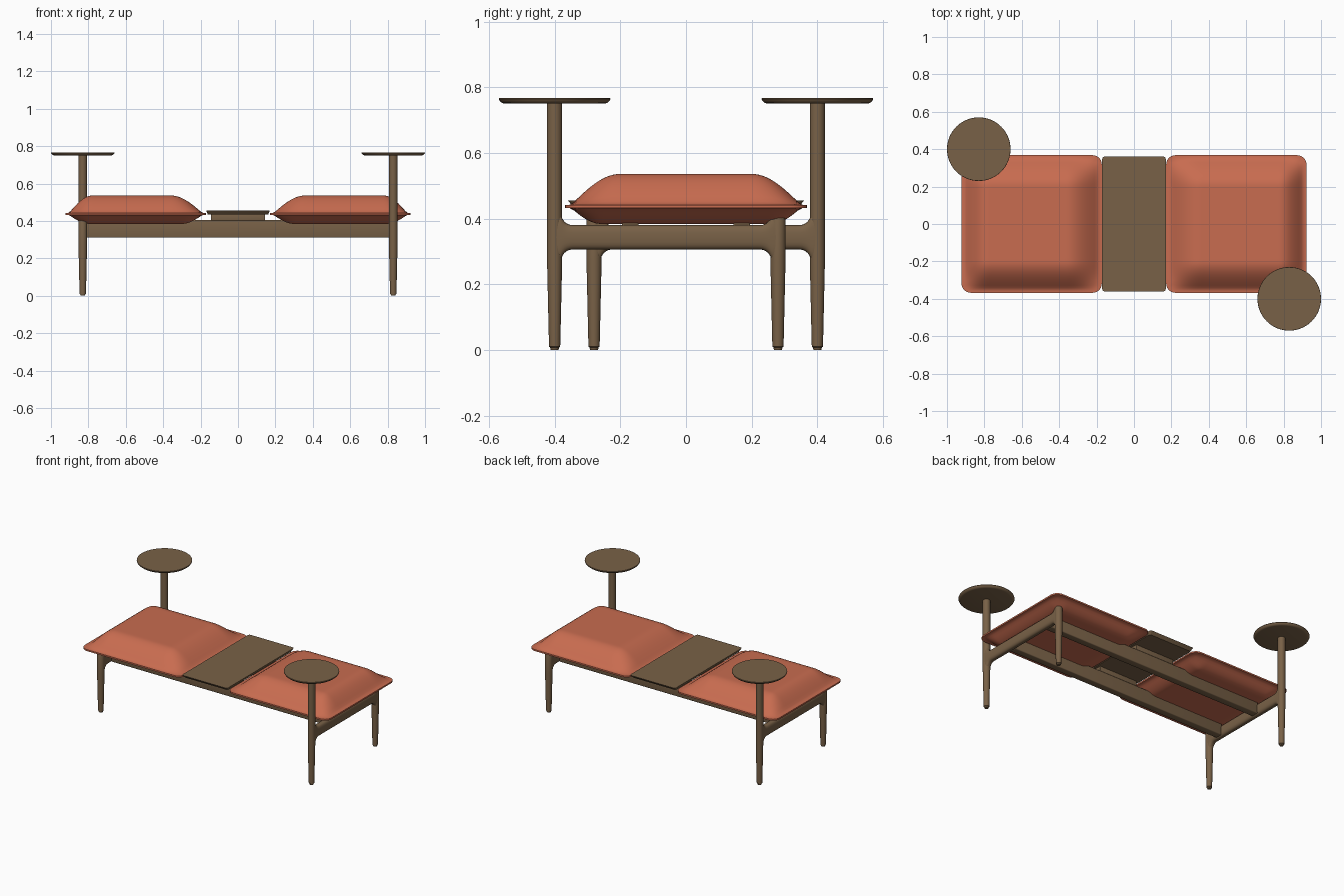
import bpy, bmesh, math

cube = bpy.data.objects.get("Cube")
if cube:
    bpy.data.objects.remove(cube, do_unlink=True)


def material(name, rgb):
    m = bpy.data.materials.new(name)
    m.use_nodes = True
    m.diffuse_color = (*rgb, 1)
    m.node_tree.nodes["Principled BSDF"].inputs["Base Color"].default_value = (*rgb, 1)
    return m


WOOD = material("brown wood", (0.19, 0.12, 0.063))
FABRIC = material("terracotta fabric", (0.58, 0.15, 0.08))


def finish(name, bm, mat, angle=40):
    bmesh.ops.recalc_face_normals(bm, faces=bm.faces)
    mesh = bpy.data.meshes.new(name)
    bm.to_mesh(mesh)
    bm.free()
    mesh.materials.append(mat)
    ob = bpy.data.objects.new(name, mesh)
    bpy.context.collection.objects.link(ob)
    bpy.ops.object.select_all(action="DESELECT")
    ob.select_set(True)
    bpy.context.view_layer.objects.active = ob
    bpy.ops.object.shade_smooth_by_angle(angle=math.radians(angle))
    return ob


def loft(name, rings, mat):
    """Skin a list of equal rings of points and cap both ends."""
    bm = bmesh.new()
    loops = [[bm.verts.new(p) for p in ring] for ring in rings]
    n = len(loops[0])
    for a, b in zip(loops, loops[1:]):
        for i in range(n):
            j = (i + 1) % n
            bm.faces.new((a[i], a[j], b[j], b[i]))
    bm.faces.new(loops[0])
    bm.faces.new(loops[-1])
    return finish(name, bm, mat)


def lathe(name, profile, x, y, mat, n=32):
    turn = [2 * math.pi * i / n for i in range(n)]
    return loft(name, [[(x + r * math.cos(t), y + r * math.sin(t), z) for t in turn]
                       for r, z in profile], mat)


def box(name, size, centre, mat, bevel, taper=1.0):
    """Bevelled box; its underside is scaled by taper."""
    bm = bmesh.new()
    bmesh.ops.create_cube(bm, size=1)
    for v in bm.verts:
        k = taper if v.co.z < 0 else 1
        v.co = [c + p * s * f for c, p, s, f in zip(centre, v.co, size, (k, k, 1))]
    upright = [e for e in bm.edges if abs(e.verts[0].co.z - e.verts[1].co.z) > 0.001]
    edges = upright if taper < 1 else list(bm.edges)
    bmesh.ops.bevel(bm, geom=edges, offset=bevel, segments=3, profile=0.5, affect="EDGES")
    return finish(name, bm, mat)


def cross_beam(name, s):
    """Oval beam from tall post to short leg, flaring where it meets them."""
    y0, y1, flare, steps = -0.40, 0.28, 0.035, 60
    rings = []
    for i in range(steps + 1):
        # steps crowd towards both ends, where the flare is
        y = y0 + (y1 - y0) * (0.5 - 0.5 * math.cos(math.pi * i / steps))
        gap = min(flare, max(0, min(y - y0, y1 - y) - 0.02))
        half = 0.037 + flare - math.sqrt(flare ** 2 - (flare - gap) ** 2)
        ring = []
        for k in range(24):
            c, q = math.cos(math.pi * k / 12), math.sin(math.pi * k / 12)
            ring.append((s * (0.83 + 0.022 * math.copysign(abs(c) ** 0.7, c)), s * y,
                         0.343 + half * math.copysign(abs(q) ** 0.7, q)))
        rings.append(ring)
    return loft(name, rings, WOOD)


def cushion(name, s):
    """Pillow made of two puffed sheets joined along a thin seam."""
    hx, hy, corner, cx = 0.375, 0.368, 0.05, 0.547

    def ease(d, width):
        return math.sin(math.pi / 2 * min(1, max(0, (d - 0.018) / width)))

    bm = bmesh.new()
    for up in (1, -1):
        grid = bmesh.ops.create_grid(bm, x_segments=56, y_segments=56, size=1)
        for v in grid["verts"]:
            x, y = v.co.x * hx, v.co.y * hy
            if up > 0:
                puff = 0.094 * ease(hx - x, 0.125) * ease(hx + x, 0.17) * ease(hy - abs(y), 0.15)
            else:
                puff = 0.048 * ease(hx - abs(x), 0.11) * ease(hy - abs(y), 0.09)
            # pull the outline into rounded corners
            a, b = abs(x) - hx + corner, abs(y) - hy + corner
            if a > 0 and b > 0:
                k = max(a, b) / math.hypot(a, b)
                x = math.copysign(hx - corner + a * k, x)
                y = math.copysign(hy - corner + b * k, y)
            v.co = (s * (cx + x), s * y, 0.437 + up * (0.005 + puff))
    rim = [e for e in bm.edges if e.is_boundary]
    bmesh.ops.bridge_loops(bm, edges=rim)
    return finish(name, bm, FABRIC, 50)


# Turned profiles as radius and height
foot = [(0.012, 0), (0.014, 0.008), (0.017, 0.01), (0.018, 0.05), (0.023, 0.27)]
tall = foot + [(0.023, 0.76)]
short = foot + [(0.023, 0.395), (0.02, 0.405), (0.013, 0.41)]
disc = [(0.152, 0.75), (0.16, 0.752), (0.167, 0.758), (0.17, 0.764), (0.169, 0.767)]

# Each end is the other turned half way round
for s, side in ((1, "left"), (-1, "right")):
    lathe(side + "_tall_post", tall, s * 0.83, s * -0.40, WOOD)
    lathe(side + "_short_leg", short, s * 0.83, s * 0.28, WOOD)
    lathe(side + "_side_table", disc, s * 0.83, s * -0.40, WOOD, 64)
    cross_beam(side + "_cross_beam", s)
    cushion(side + "_seat_cushion", s)

# Long rails and the blocks that carry the middle tray
for s, side in ((-1, "front"), (1, "back")):
    box(side + "_rail", (1.63, 0.05, 0.095), (0, s * 0.17, 0.3575), WOOD, 0.006)
    box(side + "_tray_block", (0.29, 0.05, 0.036), (0, s * 0.17, 0.42), WOOD, 0.003)

box("middle_tray", (0.34, 0.72, 0.02), (0, 0, 0.445), WOOD, 0.01, 0.95)
